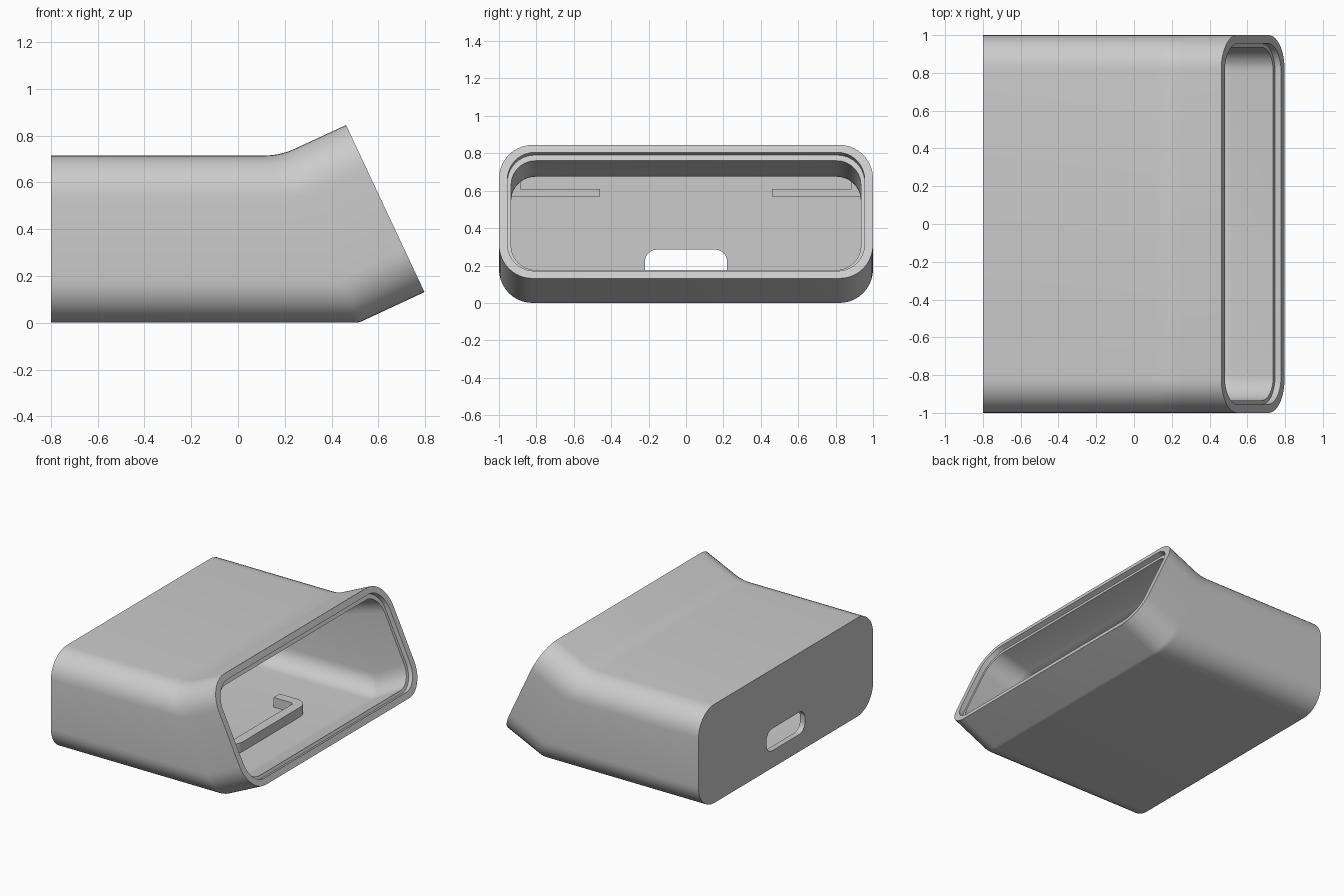
import bpy, bmesh, math
from mathutils import Vector

cube = bpy.data.objects.get("Cube")
if cube:
    bpy.data.objects.remove(cube)

grey = bpy.data.materials.new("light_grey")
grey.use_nodes = True
colour = (0.6, 0.6, 0.6, 1)
grey.diffuse_color = colour
grey.node_tree.nodes["Principled BSDF"].inputs["Base Color"].default_value = colour

HEIGHT = 0.715
STEPS = 10


def finish(name, bm):
    bmesh.ops.recalc_face_normals(bm, faces=bm.faces)
    mesh = bpy.data.meshes.new(name)
    bm.to_mesh(mesh)
    bm.free()
    mesh.materials.append(grey)
    obj = bpy.data.objects.new(name, mesh)
    bpy.context.collection.objects.link(obj)
    return obj


def smooth(obj):
    bpy.ops.object.select_all(action='DESELECT')
    obj.select_set(True)
    bpy.context.view_layer.objects.active = obj
    bpy.ops.object.shade_smooth_by_angle(angle=math.radians(30))


def rounded_rect(u0, u1, v0, v1, r):
    corners = [(u1 - r, v1 - r), (u0 + r, v1 - r), (u0 + r, v0 + r), (u1 - r, v0 + r)]
    return [(cu + r * math.cos(a), cv + r * math.sin(a))
            for q, (cu, cv) in enumerate(corners)
            for a in [math.pi / 2 * (q + i / STEPS) for i in range(STEPS + 1)]]


def prism(name, outline, axis, lo, hi):
    """Extrude a 2D outline along x or z."""
    bm = bmesh.new()
    rings = [[bm.verts.new((d, a, b) if axis == 'x' else (a, b, d)) for a, b in outline]
             for d in (lo, hi)]
    skin(bm, rings)
    return finish(name, bm)


def skin(bm, rings):
    for a, b in zip(rings, rings[1:]):
        for i in range(len(a)):
            j = (i + 1) % len(a)
            bm.faces.new((a[i], a[j], b[j], b[i]))
    bm.faces.new(rings[0])
    bm.faces.new(rings[-1])


def bezier(a, b, c, t):
    return Vector(a) * (1 - t) ** 2 + Vector(b) * 2 * t * (1 - t) + Vector(c) * t * t


# Side profile: pairs of floor and roof points (x, z) through the bend
bend = [(bezier((0.50, 0), (0.516, 0), (0.533, 0.008), i / 8),
         bezier((0.115, HEIGHT), (0.185, HEIGHT), (0.25, 0.747), i / 8)) for i in range(9)]
mouth = (Vector((0.797, 0.131)), Vector((0.462, 0.845)))
along = (mouth[1] - mouth[0]).normalized()
inward = Vector((-along.y, along.x))
if inward.x > 0:
    inward = -inward
ledge = tuple(p + inward * 0.035 for p in mouth)


def upright(x):
    return Vector((x, 0)), Vector((x, HEIGHT))


# Shell: outer skin, stepped rim, then the cavity back to the rear wall
bm = bmesh.new()


def section(station, half, lo, hi, r):
    floor, roof = station
    ring = []
    for y, z in rounded_rect(-half, half, lo, hi, r):
        p = floor + (roof - floor) * (z / HEIGHT)
        ring.append(bm.verts.new((p.x, y, p.y)))
    return ring


outer = (1.0, 0, HEIGHT, 0.18)
rebate = (0.955, 0.04, 0.675, 0.145)
cavity = (0.935, 0.045, 0.675, 0.13)
rings = [section(s, *outer) for s in [upright(-0.8)] + bend + [mouth]]
rings += [section(mouth, *rebate), section(ledge, *rebate)]
rings.append(section(ledge, 0.935, 0.06, 0.645, 0.13))
rings += [section(s, *cavity) for s in bend[::-1] + [upright(-0.76)]]
skin(bm, rings)
shell = finish("shell", bm)

# Cable slot through the rear wall
cutter = prism("slot_cutter", rounded_rect(-0.22, 0.22, 0.125, 0.285, 0.065), 'x', -0.9, -0.7)
cutter.hide_render = True
bpy.context.view_layer.objects.active = shell
cut = shell.modifiers.new("slot", 'BOOLEAN')
cut.operation = 'DIFFERENCE'
cut.solver = 'EXACT'
cut.object = cutter
bpy.ops.object.modifier_apply(modifier=cut.name)
bpy.data.objects.remove(cutter)
smooth(shell)

# U-shaped floor rib with rounded front corners
def u_corner(x, half, r):
    return [(x - r + r * math.cos(a), half - r + r * math.sin(a))
            for a in [math.pi / 2 * i / STEPS for i in range(STEPS + 1)]]


outside = u_corner(0.27, 0.42, 0.09)
inside = u_corner(0.20, 0.35, 0.02)
half_out = outside + [(0.04, 0.42)]
half_in = [(0.04, 0.35)] + inside[::-1]
outline = half_out + half_in
outline += [(x, -y) for x, y in outline[::-1]]
smooth(prism("floor_rib", outline, 'z', 0.03, 0.115))

# Shelves and stops under the roof, against the rear wall
for side, sign in (("left", 1), ("right", -1)):
    for part, y0, y1, z0, z1 in (("shelf", 0.46, 0.95, 0.57, 0.61),
                                 ("stop", 0.885, 0.93, 0.61, 0.66)):
        box = [(sign * y, z) for y, z in ((y0, z0), (y1, z0), (y1, z1), (y0, z1))]
        prism(f"{side}_{part}", box, 'x', -0.77, -0.5)
